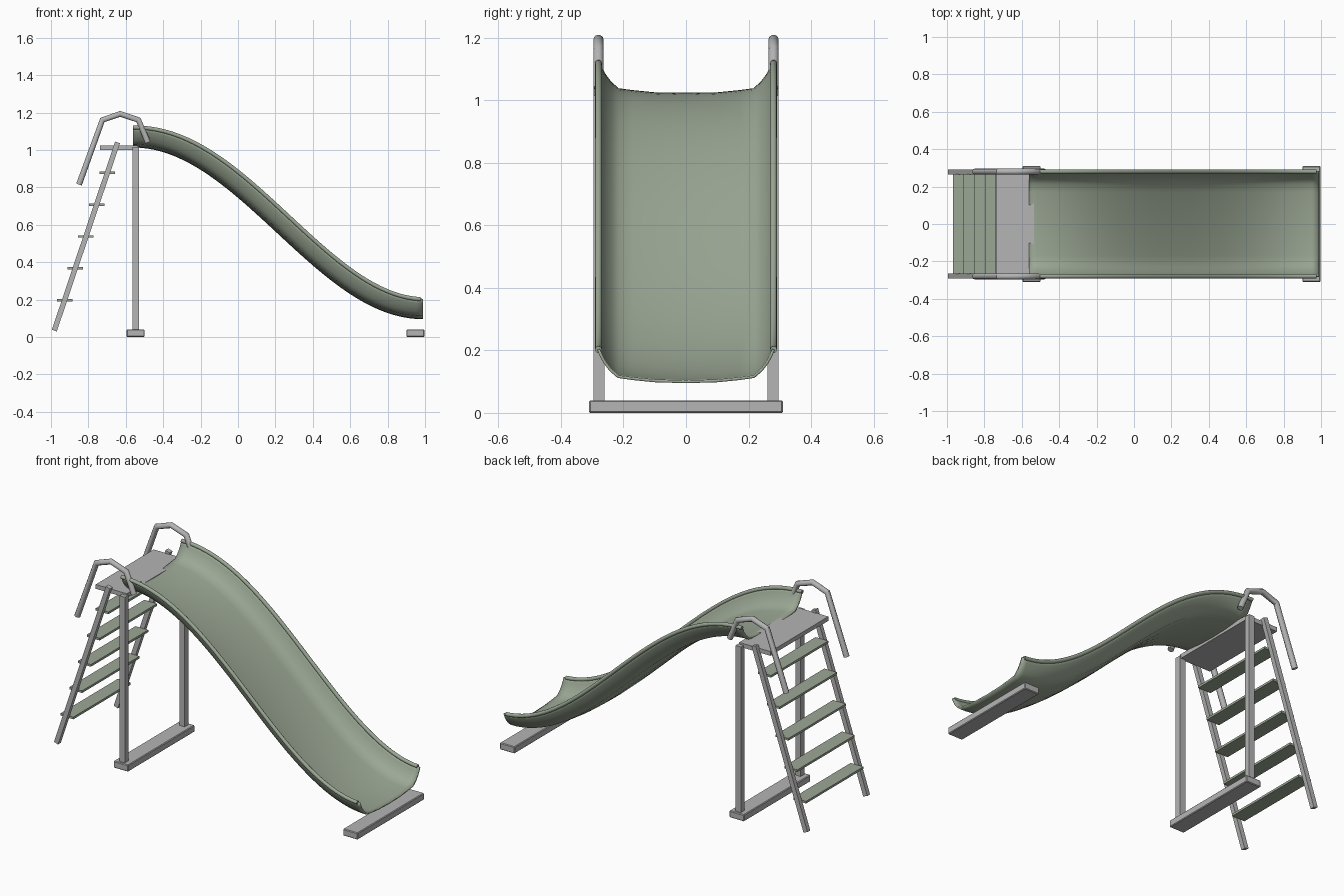
import bpy
import bmesh
from math import atan2, cos, pi, sin
from mathutils import Matrix, Vector

cube = bpy.data.objects.get("Cube")
if cube:
    bpy.data.objects.remove(cube, do_unlink=True)


def material(name, color):
    m = bpy.data.materials.new(name)
    m.use_nodes = True
    m.diffuse_color = color
    m.node_tree.nodes["Principled BSDF"].inputs["Base Color"].default_value = color
    return m


GREEN = material("sage green", (0.33, 0.39, 0.30, 1))
GREY = material("light grey", (0.46, 0.46, 0.46, 1))


def add_object(name, mesh, mat, smooth=False):
    obj = bpy.data.objects.new(name, mesh)
    bpy.context.scene.collection.objects.link(obj)
    mesh.materials.clear()
    mesh.materials.append(mat)
    if smooth:
        bpy.ops.object.select_all(action="DESELECT")
        obj.select_set(True)
        bpy.context.view_layer.objects.active = obj
        bpy.ops.object.shade_smooth_by_angle(angle=0.7)
    return obj


def box(name, center, size, mat, tilt=0.0, bevel=0.0):
    """Box rotated about the y axis by tilt."""
    bm = bmesh.new()
    matrix = (Matrix.Translation(center) @ Matrix.Rotation(tilt, 4, "Y")
              @ Matrix.Diagonal((*size, 1)))
    bmesh.ops.create_cube(bm, size=1, matrix=matrix)
    if bevel:
        bmesh.ops.bevel(bm, geom=bm.edges[:], offset=bevel, segments=1, affect="EDGES")
    mesh = bpy.data.meshes.new(name)
    bm.to_mesh(mesh)
    bm.free()
    return add_object(name, mesh, mat)


def tube(name, points, radius, mat):
    """Round capped tube along a polyline, turned into a mesh."""
    curve = bpy.data.curves.new(name + "_path", "CURVE")
    curve.dimensions = "3D"
    curve.bevel_depth = radius
    curve.bevel_resolution = 3
    curve.use_fill_caps = True
    spline = curve.splines.new("POLY")
    spline.points.add(len(points) - 1)
    for target, p in zip(spline.points, points):
        target.co = (*p, 1)
    temp = bpy.data.objects.new(name + "_path", curve)
    bpy.context.scene.collection.objects.link(temp)
    deps = bpy.context.evaluated_depsgraph_get()
    mesh = bpy.data.meshes.new_from_object(temp.evaluated_get(deps))
    mesh.name = name
    bpy.data.objects.remove(temp, do_unlink=True)
    return add_object(name, mesh, mat, smooth=True)


# Slide path: a smooth S in the xz plane, with the trough leaning along it
X0, X1, Z0, Z1 = -0.562, 0.99, 1.022, 0.104
STEPS = 40


def slide_point(t, y, height):
    z = Z1 + (Z0 - Z1) * (0.5 + 0.5 * cos(pi * t))
    slope = (Z1 - Z0) * 0.5 * pi * sin(pi * t) / (X1 - X0)
    lean = 0.5 * atan2(slope, 1)
    stretch = 1 + 0.1 * sin(pi * t)
    return Vector((X0 + (X1 - X0) * t - sin(lean) * height, y,
                   z + cos(lean) * height * stretch))


# Slide trough
half = [(0.0, 0.0), (0.1, 0.003), (0.17, 0.01), (0.215, 0.016),
        (0.238, 0.036), (0.256, 0.06), (0.267, 0.08), (0.275, 0.1)]
profile = [(-y, h) for y, h in reversed(half[1:])] + half
bm = bmesh.new()
rows = [[bm.verts.new(slide_point(i / STEPS, y, h)) for y, h in profile]
        for i in range(STEPS + 1)]
for a, b in zip(rows, rows[1:]):
    for j in range(len(profile) - 1):
        bm.faces.new((a[j], b[j], b[j + 1], a[j + 1]))
mesh = bpy.data.meshes.new("slide_trough")
bm.to_mesh(mesh)
bm.free()
trough = add_object("slide_trough", mesh, GREEN, smooth=True)
solid = trough.modifiers.new("thickness", "SOLIDIFY")
solid.thickness = 0.009
solid.offset = -1

# Parts repeated on both sides
RAIL = [(-0.85, 0.815), (-0.725, 1.16), (-0.63, 1.193), (-0.532, 1.16), (-0.482, 1.04)]
foot, top = Vector((-0.982, 0, 0.034)), Vector((-0.644, 0, 1.04))
ladder = top - foot
for side, s in (("left", 1), ("right", -1)):
    tube("slide_rim_" + side,
         [slide_point(0.99 * i / STEPS, s * 0.28, 0.098) for i in range(STEPS + 1)],
         0.011, GREEN)
    tube("handrail_" + side, [(x, s * 0.28, z) for x, z in RAIL], 0.0165, GREY)
    box("ladder_rail_" + side, (foot + top) / 2 + Vector((0, s * 0.278, 0)),
        (0.028, 0.026, ladder.length), GREY, tilt=atan2(ladder.x, ladder.z))
    box("post_" + side, (-0.547, s * 0.278, 0.525), (0.035, 0.035, 0.98), GREY)

# Ladder steps
for i in range(5):
    z = 0.197 + 0.17 * i
    x = foot.x + ladder.x * (z - foot.z) / ladder.z
    box("ladder_step_%d" % (i + 1), (x, 0, z), (0.083, 0.534, 0.013), GREEN)

# Platform and ground beams
box("platform", (-0.637, 0, 1.0125), (0.203, 0.54, 0.025), GREY)
for name, x in (("post_beam", -0.547), ("slide_end_beam", 0.948)):
    box(name, (x, 0, 0.02), (0.096, 0.62, 0.04), GREY, bevel=0.004)
